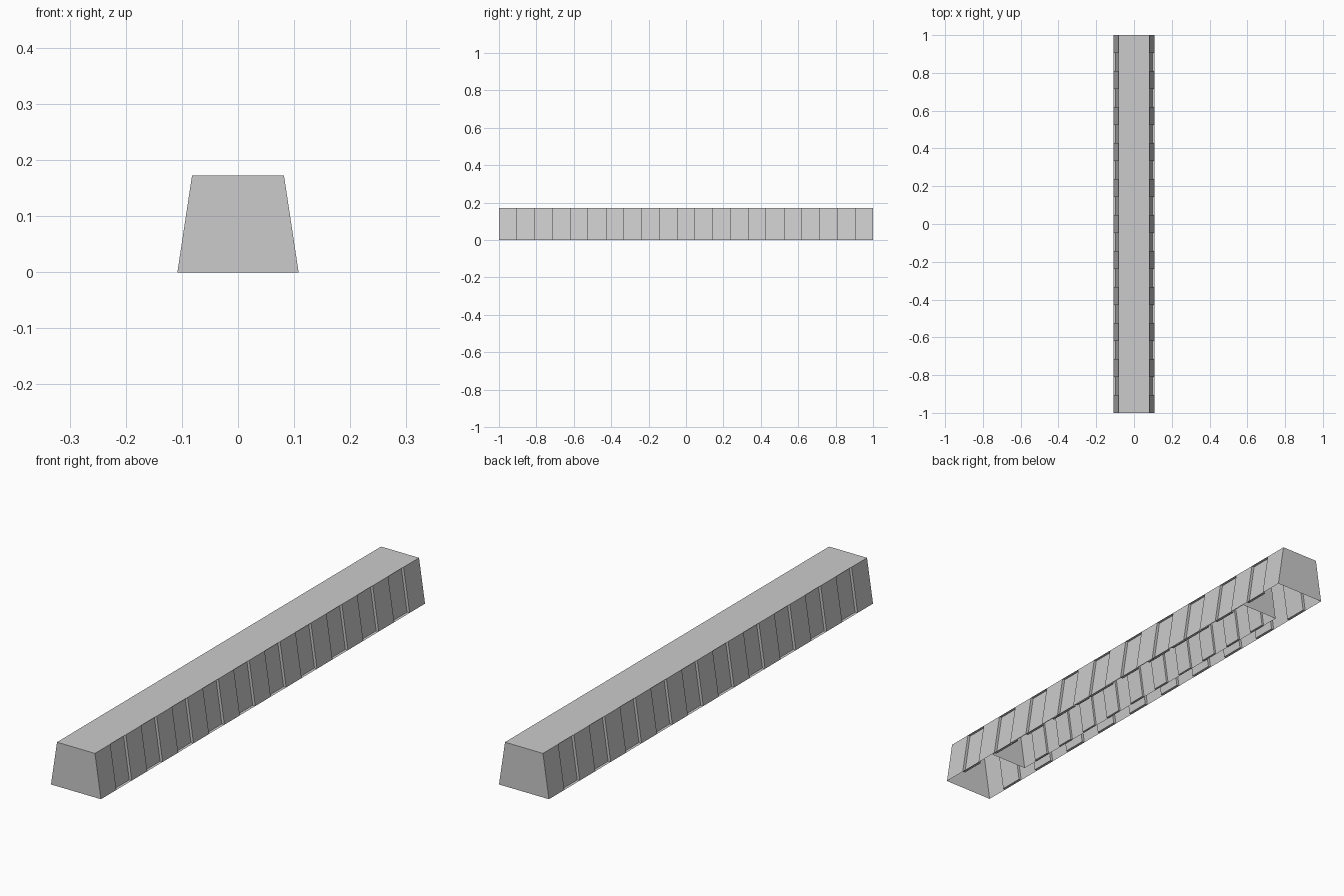
import bpy, bmesh

if "Cube" in bpy.data.objects:
    bpy.data.objects.remove(bpy.data.objects["Cube"])

BOTTOM, TOP, HEIGHT, HALF_LEN = 0.108, 0.082, 0.172, 1.0
SEGMENTS, RECESS = 21, 0.011


def make_shell(name, scale, z_offset):
    """Open-bottomed tapered beam whose sides alternate flush and recessed panels."""
    bm = bmesh.new()

    def face(pts, flip=False):
        if flip:
            pts = pts[::-1]
        bm.faces.new([bm.verts.new((x * scale, y * scale, z * scale + z_offset))
                      for x, y, z in pts])

    # flat top
    face([(-TOP, -HALF_LEN, HEIGHT), (TOP, -HALF_LEN, HEIGHT),
          (TOP, HALF_LEN, HEIGHT), (-TOP, HALF_LEN, HEIGHT)])

    # end caps
    for y in (-HALF_LEN, HALF_LEN):
        face([(-BOTTOM, y, 0), (BOTTOM, y, 0), (TOP, y, HEIGHT), (-TOP, y, HEIGHT)], y > 0)

    # side panels, every second one pushed inwards
    step = 2 * HALF_LEN / SEGMENTS
    for s in (-1, 1):
        for i in range(SEGMENTS):
            y0 = -HALF_LEN + i * step
            y1 = y0 + step
            d = RECESS if i % 2 else 0
            b, t = s * (BOTTOM - d), s * (TOP - d)
            face([(b, y0, 0), (b, y1, 0), (t, y1, HEIGHT), (t, y0, HEIGHT)], s < 0)
            if d:
                # step walls and bottom lip of the recess
                for y, flip in ((y0, s > 0), (y1, s < 0)):
                    face([(b, y, 0), (s * BOTTOM, y, 0),
                          (s * TOP, y, HEIGHT), (t, y, HEIGHT)], flip)
                face([(b, y0, 0), (s * BOTTOM, y0, 0),
                      (s * BOTTOM, y1, 0), (b, y1, 0)], s < 0)

    bmesh.ops.remove_doubles(bm, verts=bm.verts, dist=1e-5)
    mesh = bpy.data.meshes.new(name)
    bm.to_mesh(mesh)
    bm.free()
    obj = bpy.data.objects.new(name, mesh)
    bpy.context.collection.objects.link(obj)
    return obj


# outer beam, and a smaller copy nested at its centre
INNER = 0.757
make_shell("outer_beam", 1.0, 0.0)
make_shell("inner_beam", INNER, HEIGHT / 2 * (1 - INNER))
